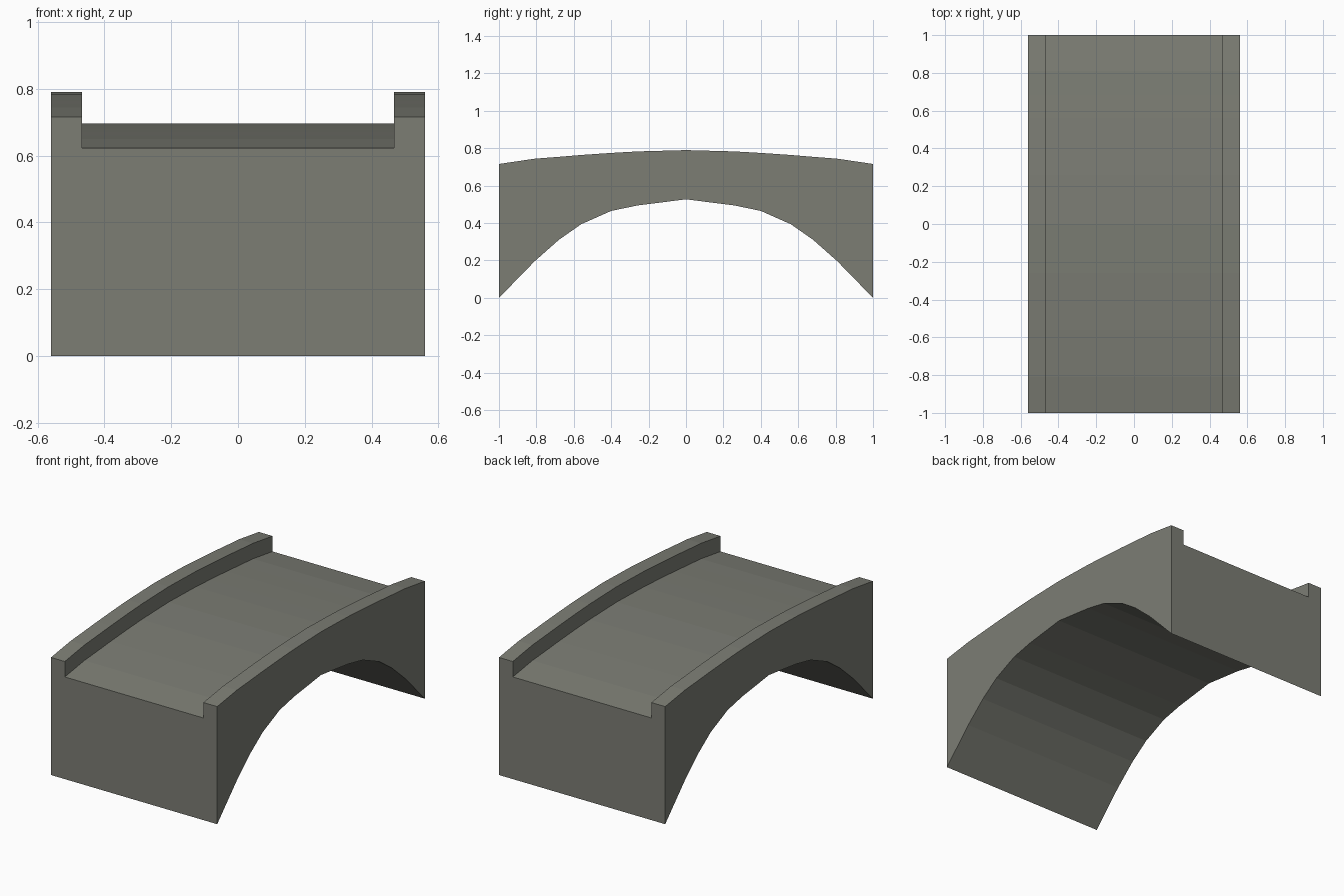
import bpy, bmesh

if "Cube" in bpy.data.objects:
    bpy.data.objects.remove(bpy.data.objects["Cube"])

OUTER, INNER, CURB = 0.56, 0.467, 0.094

# Half profile along the span: (y, underside z, parapet top z)
half = [(0.0, 0.527, 0.79), (0.26, 0.494, 0.783), (0.4, 0.465, 0.775),
        (0.56, 0.394, 0.764), (0.68, 0.31, 0.754), (0.81, 0.195, 0.744),
        (1.0, 0.0, 0.716)]
stations = [(-y, lo, hi) for y, lo, hi in reversed(half[1:])] + half


def section(bm, y, lo, hi):
    """Trough-shaped cross-section: deck with a raised parapet on each side."""
    deck = hi - CURB
    right = [(OUTER, lo), (OUTER, hi), (INNER, hi), (INNER, deck)]
    outline = right + [(-x, z) for x, z in reversed(right)]
    return [bm.verts.new((x, y, z)) for x, z in outline]


# Arched bridge: skin the cross-sections and cap both ends
bm = bmesh.new()
rings = [section(bm, *s) for s in stations]
for a, b in zip(rings, rings[1:]):
    for i in range(len(a)):
        j = (i + 1) % len(a)
        bm.faces.new((a[i], a[j], b[j], b[i]))
bm.faces.new(rings[0])
bm.faces.new(rings[-1])
bmesh.ops.recalc_face_normals(bm, faces=bm.faces)

mesh = bpy.data.meshes.new("arched_bridge")
bm.to_mesh(mesh)
bm.free()
bridge = bpy.data.objects.new("arched_bridge", mesh)
bpy.context.collection.objects.link(bridge)

# Dark greenish-grey stone
stone = bpy.data.materials.new("dark_stone")
stone.diffuse_color = (0.2, 0.205, 0.175, 1.0)
stone.use_nodes = True
stone.node_tree.nodes["Principled BSDF"].inputs["Base Color"].default_value = stone.diffuse_color
mesh.materials.append(stone)
